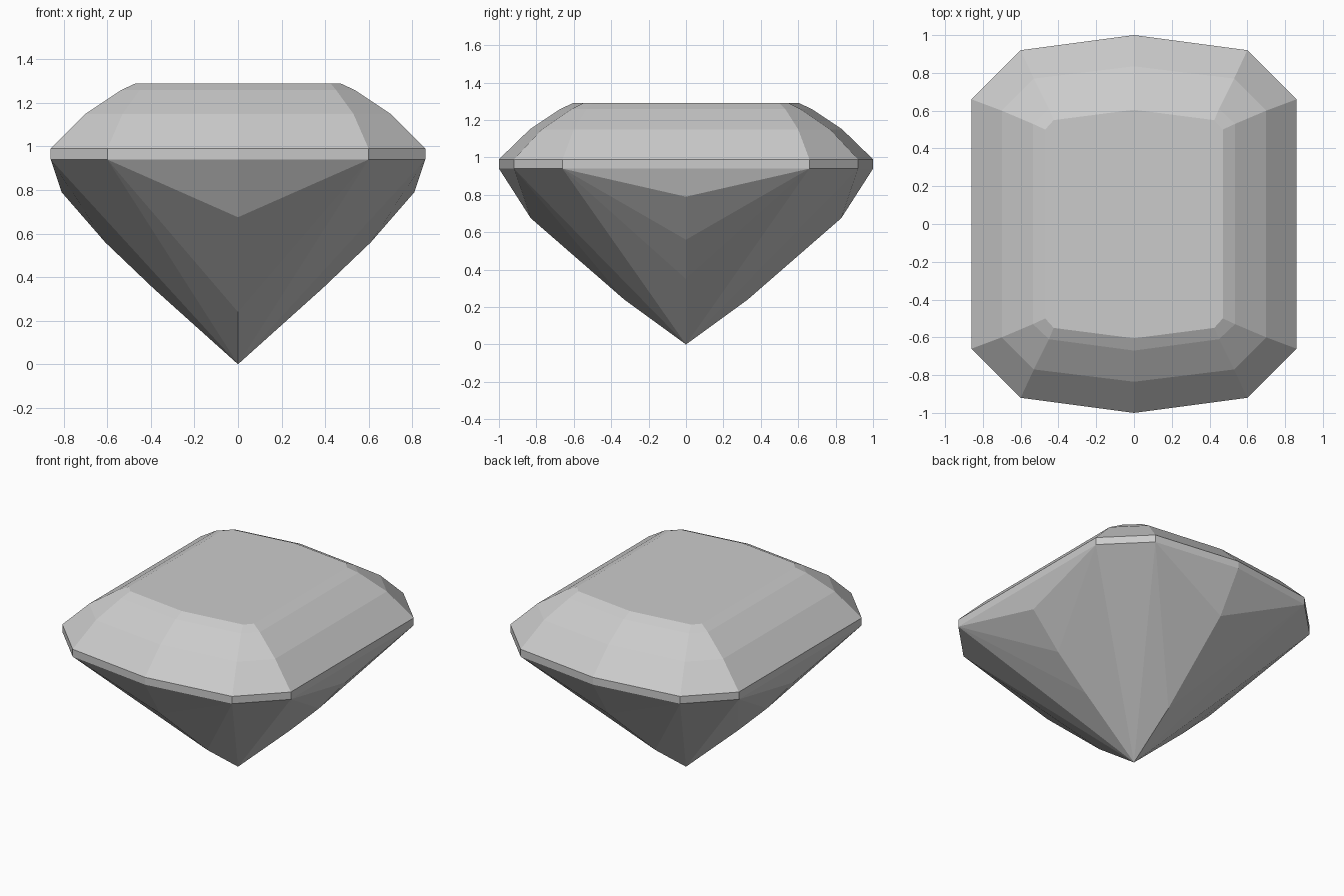
import bpy, bmesh

if "Cube" in bpy.data.objects:
    bpy.data.objects.remove(bpy.data.objects["Cube"], do_unlink=True)

grey = bpy.data.materials.new("light grey stone")
grey.use_nodes = True
colour = (0.6, 0.6, 0.6, 1)
grey.diffuse_color = colour
grey.node_tree.nodes["Principled BSDF"].inputs["Base Color"].default_value = colour


def ring(bm, side, corner, end_y, z):
    """Ten-sided outline, counter-clockwise from the right-hand side."""
    (sx, sy), (cx, cy) = side, corner
    pts = [(sx, -sy), (sx, sy), (cx, cy), (0, end_y), (-cx, cy),
           (-sx, sy), (-sx, -sy), (-cx, -cy), (0, -end_y), (cx, -cy)]
    return [bm.verts.new((x, y, z)) for x, y in pts]


bm = bmesh.new()

# Girdle and stepped crown
outline = ((0.86, 0.66), (0.60, 0.92), 1.0)
rings = [ring(bm, *outline, 0.94),
         ring(bm, *outline, 0.99),
         ring(bm, (0.70, 0.60), (0.53, 0.77), 0.835, 1.15),
         ring(bm, (0.535, 0.53), (0.45, 0.61), 0.67, 1.26),
         ring(bm, (0.47, 0.50), (0.425, 0.55), 0.605, 1.29)]
for low, high in zip(rings, rings[1:]):
    for i in range(10):
        j = (i + 1) % 10
        bm.faces.new((low[i], low[j], high[j], high[i]))
bm.faces.new(rings[-1])

# Pointed pavilion: keel points run down each of the four sides to the tip
base = rings[0]
tip = bm.verts.new((0, 0, 0))


def fan(a, b, keel):
    """Facets joining two girdle corners to a descending keel."""
    for p, q in zip(keel, keel[1:]):
        bm.faces.new((a, p, q))
        bm.faces.new((b, q, p))


for s, (a, b) in ((1, (0, 1)), (-1, (5, 6))):
    keel = [bm.verts.new((s * x, 0, z))
            for x, z in ((0.81, 0.79), (0.61, 0.56), (0.39, 0.35))]
    bm.faces.new((base[a], base[b], keel[0]))
    fan(base[a], base[b], keel + [tip])
for s, (a, m, b) in ((1, (2, 3, 4)), (-1, (7, 8, 9))):
    keel = [bm.verts.new((0, s * y, z)) for y, z in ((0.83, 0.675), (0.33, 0.24))]
    fan(base[a], base[b], [base[m]] + keel + [tip])
for a, b in ((1, 2), (4, 5), (6, 7), (9, 0)):
    bm.faces.new((base[a], base[b], tip))

bmesh.ops.recalc_face_normals(bm, faces=bm.faces)
mesh = bpy.data.meshes.new("cut_gemstone")
bm.to_mesh(mesh)
bm.free()
mesh.materials.append(grey)
bpy.context.collection.objects.link(bpy.data.objects.new("cut_gemstone", mesh))
